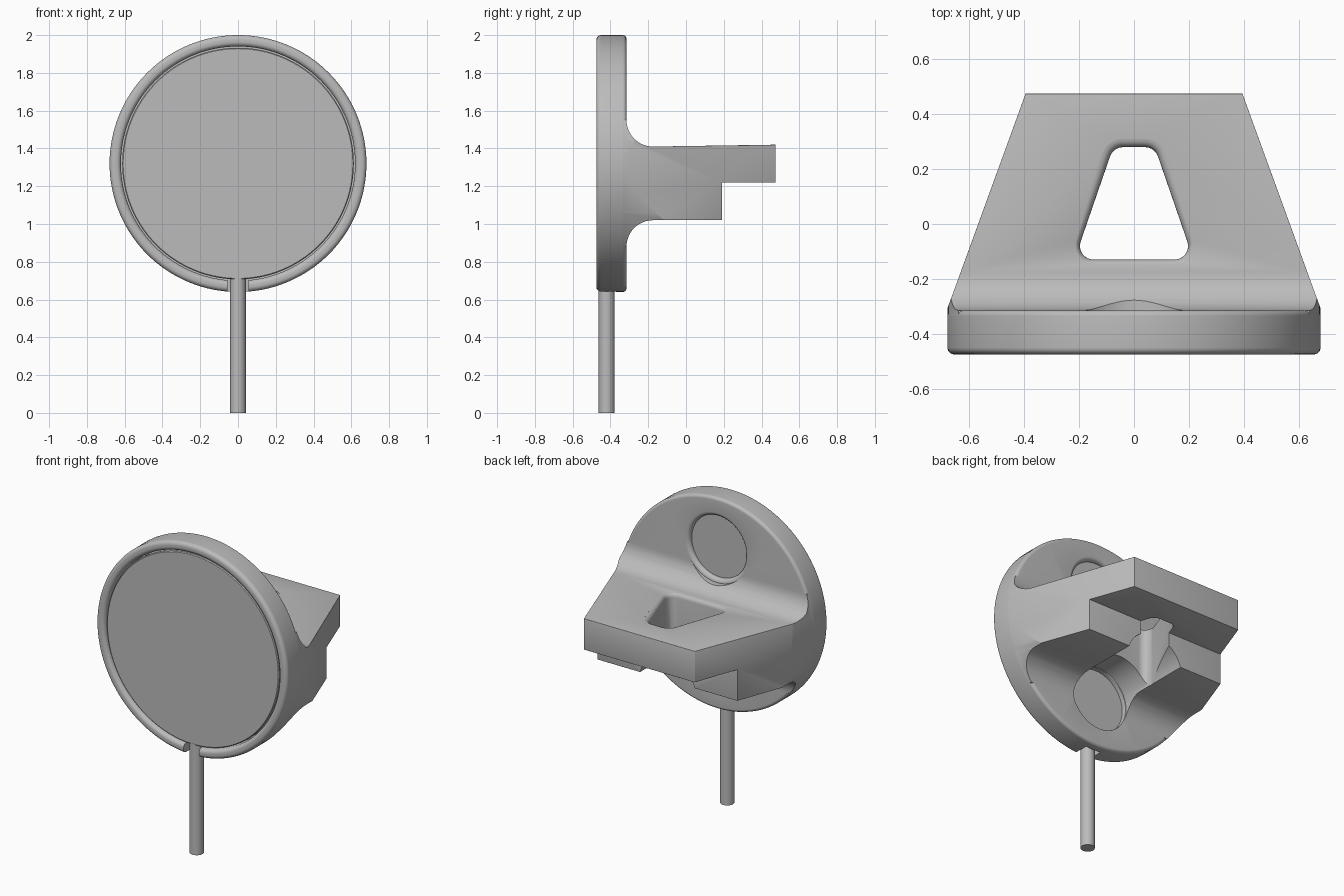
import bpy, bmesh, math
from mathutils import Vector

if "Cube" in bpy.data.objects:
    bpy.data.objects.remove(bpy.data.objects["Cube"])

CZ = 1.32      # height of the disc centre
R = 0.68       # disc radius
BACK = -0.315  # back face of the disc

grey = bpy.data.materials.new("plain grey")
grey.use_nodes = True
grey.diffuse_color = (0.5, 0.5, 0.5, 1)
grey.node_tree.nodes["Principled BSDF"].inputs["Base Color"].default_value = (0.5, 0.5, 0.5, 1)


def finish(bm, name):
    bmesh.ops.remove_doubles(bm, verts=bm.verts, dist=1e-5)
    bmesh.ops.recalc_face_normals(bm, faces=bm.faces)
    mesh = bpy.data.meshes.new(name)
    bm.to_mesh(mesh)
    bm.free()
    mesh.materials.append(grey)
    ob = bpy.data.objects.new(name, mesh)
    bpy.context.collection.objects.link(ob)
    return ob


def arc(cx, cy, r, a0, a1, n=8):
    angles = [math.radians(a0 + (a1 - a0) * i / n) for i in range(n + 1)]
    return [(cx + r * math.cos(a), cy + r * math.sin(a)) for a in angles]


def lathe(name, profile, z, steps=128):
    """Spin (radius, y) points around an axis parallel to y."""
    bm = bmesh.new()
    vs = [bm.verts.new((r, y, z)) for r, y in profile]
    edges = [bm.edges.new(pair) for pair in zip(vs, vs[1:])]
    bmesh.ops.spin(bm, geom=vs + edges, cent=(0, 0, z), axis=(0, 1, 0),
                   angle=math.tau, steps=steps)
    return finish(bm, name)


def loft(name, rings):
    """Bridge equal rings of points and close both ends."""
    bm = bmesh.new()
    rows = [[bm.verts.new(p) for p in ring] for ring in rings]
    n = len(rows[0])
    for a, b in zip(rows, rows[1:]):
        for i in range(n):
            j = (i + 1) % n
            bm.faces.new((a[i], a[j], b[j], b[i]))
    bm.faces.new(rows[0])
    bm.faces.new(rows[-1])
    return finish(bm, name)


def combine(ob, other, operation):
    other.hide_render = True
    mod = ob.modifiers.new(operation.lower(), "BOOLEAN")
    mod.operation, mod.object, mod.solver = operation, other, "EXACT"
    bpy.context.view_layer.objects.active = ob
    bpy.ops.object.modifier_apply(modifier=mod.name)
    bpy.data.objects.remove(other)


# Round holder with a front recess and rounded rim
e = 0.025
holder = lathe("holder_body",
               [(0, -0.37), (0.62, -0.37)]
               + arc(0.62 + e, -0.475 + e, e, 180, 270)
               + arc(R - e, -0.475 + e, e, -90, 0)
               + arc(R - 0.02, BACK - 0.02, 0.02, 0, 90)
               + [(0, BACK)], CZ)

# Tapered mounting bracket, filleted where it meets the disc
f = 0.14
side = ([(-0.345, 0.88)]
        + arc(BACK + f, 1.02 - f, f, 180, 90, 12)
        + [(0.19, 1.02), (0.19, 1.22), (0.475, 1.22), (0.475, 1.42)]
        + arc(BACK + f, 1.41 + f, f, 270, 180, 12)
        + [(-0.345, 1.41 + f)])


def half_width(y):
    return 0.395 + (0.475 - y) * 0.364


bracket = loft("bracket", [[(s * half_width(y), y, z) for y, z in side] for s in (-1, 1)])
bm = bmesh.new()
bm.from_mesh(bracket.data)
sharp = [ed for ed in bm.edges
         if min(v.co.y for v in ed.verts) > -0.19
         and ed.is_convex and ed.calc_face_angle(0) > 0.5]
bmesh.ops.bevel(bm, geom=sharp, offset=0.02, segments=3, profile=0.5, affect="EDGES",
                clamp_overlap=True)
bm.to_mesh(bracket.data)
bm.free()
limit = lathe("limit", [(0, -1), (R - 0.001, -1), (R - 0.001, 1), (0, 1)], CZ)
combine(bracket, limit, "INTERSECT")
combine(holder, bracket, "UNION")

# Round back pockets; the lower one runs on as a channel under the bracket
for z, flare, end in ((CZ + 0.36, 0.025, -0.1), (CZ - 0.36, 0.004, 0.7)):
    pocket = lathe("pocket",
                   [(0, -0.345), (0.2, -0.345)]
                   + arc(0.2 + flare, BACK - flare, flare, 180, 90, 5)
                   + [(0.2 + flare, end), (0, end)], z, 64)
    combine(holder, pocket, "DIFFERENCE")


# Tapered window through the shelf with a rounded upper edge
def window_ring(r, z):
    right = arc(0.147, -0.08, r, -90, 19) + arc(0.04, 0.23, r, 19, 90)
    left = [(-x, y) for x, y in reversed(right)]
    return [(x, y, z) for x, y in right + left]


g = 0.03
rings = [window_ring(0.05, 0.85)]
rings += [window_ring(0.05 + g - r, z) for r, z in arc(0, 1.415 - g, g, 0, 90, 5)]
rings.append(window_ring(0.05 + g, 1.6))
combine(holder, loft("window", rings), "DIFFERENCE")

# Cable notch in the bottom of the rim
notch = loft("notch", [[(x, y, z) for x, y in
                        ((-0.055, -0.6), (0.055, -0.6), (0.055, -0.37), (-0.055, -0.37))]
                       for z in (0.5, 0.78)])
combine(holder, notch, "DIFFERENCE")

# Flat pad in the recess
pad = lathe("charging_pad", [(0, -0.365), (0.613, -0.365), (0.613, -0.455),
                             (0.608, -0.46), (0, -0.46)], CZ)

# Straight cable
circle = arc(0, -0.42, 0.042, 0, 360, 32)[:-1]
cable = loft("cable", [[(x, y, z) for x, y in circle] for z in (0, 0.715)])

bpy.ops.object.select_all(action="DESELECT")
for ob in (holder, pad, cable):
    ob.select_set(True)
bpy.context.view_layer.objects.active = holder
bpy.ops.object.shade_smooth_by_angle(angle=math.radians(30))
